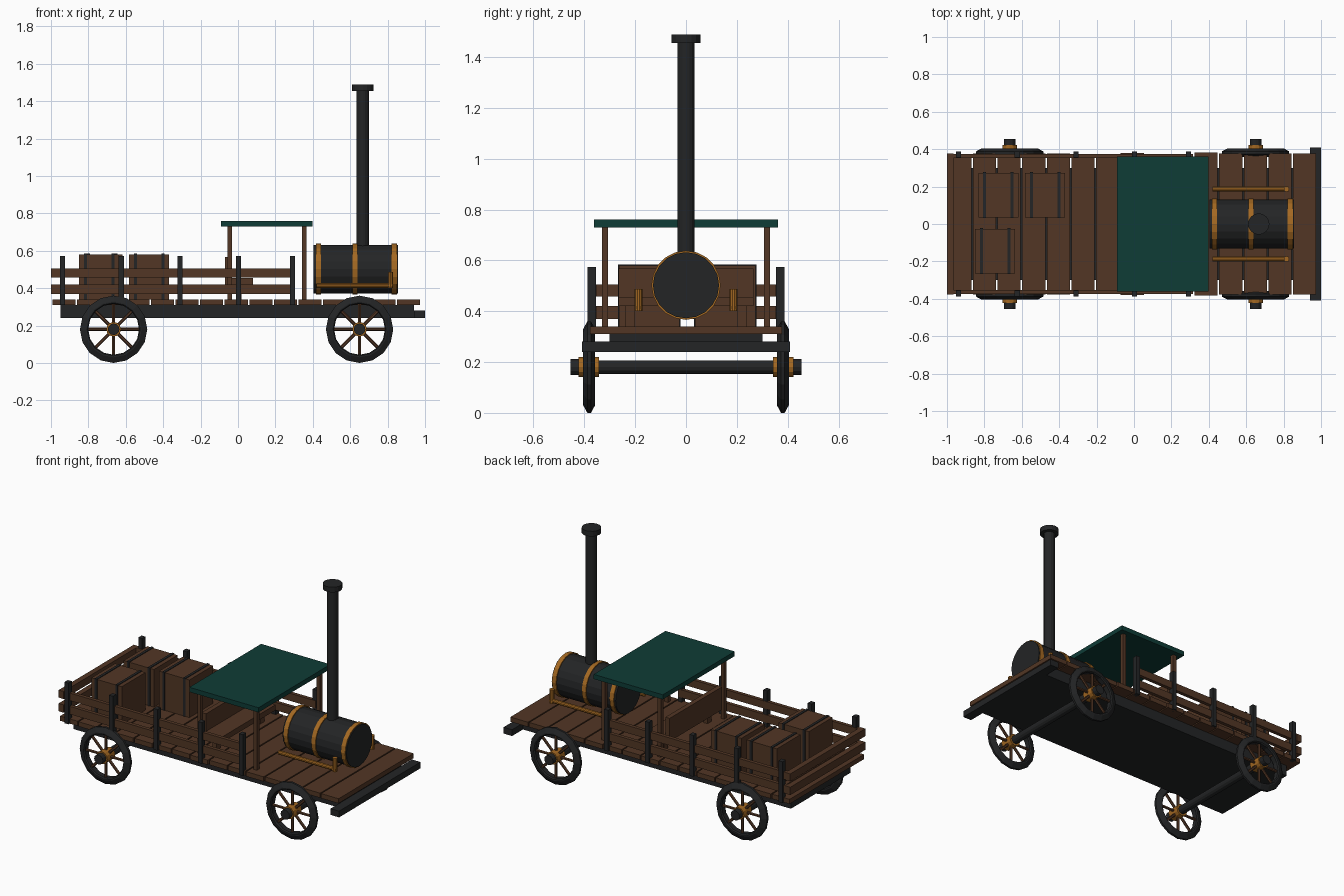
import bpy, bmesh, math, random
from mathutils import Matrix, Vector

if "Cube" in bpy.data.objects:
    bpy.data.objects.remove(bpy.data.objects["Cube"])

random.seed(3)


def mat(name, rgb):
    m = bpy.data.materials.new(name)
    m.diffuse_color = (*rgb, 1)
    m.use_nodes = True
    m.node_tree.nodes["Principled BSDF"].inputs["Base Color"].default_value = m.diffuse_color
    return m


WOOD = mat("brown wood", (0.085, 0.037, 0.018))
IRON = mat("black iron", (0.017, 0.018, 0.019))
COPPER = mat("copper", (0.37, 0.14, 0.016))
GREEN = mat("dark green canvas", (0.0045, 0.045, 0.037))


def finish(name, bm, m):
    bmesh.ops.recalc_face_normals(bm, faces=bm.faces)
    me = bpy.data.meshes.new(name)
    bm.to_mesh(me)
    bm.free()
    me.materials.append(m)
    ob = bpy.data.objects.new(name, me)
    bpy.context.collection.objects.link(ob)
    return ob


def box(name, x, y, z, m):
    """Box from (min, max) pairs on each axis."""
    bm = bmesh.new()
    bmesh.ops.create_cube(bm, size=1)
    for v in bm.verts:
        for i, (a, b) in enumerate((x, y, z)):
            v.co[i] = (a + b) / 2 + v.co[i] * (b - a)
    return finish(name, bm, m)


def rod(name, p, q, r, m, sides=16):
    """Cylinder between two points."""
    p, q = Vector(p), Vector(q)
    d = q - p
    bm = bmesh.new()
    bmesh.ops.create_cone(bm, cap_ends=True, segments=sides, radius1=r, radius2=r, depth=d.length)
    rot = d.to_track_quat('Z', 'Y').to_matrix().to_4x4()
    bm.transform(Matrix.Translation((p + q) / 2) @ rot)
    return finish(name, bm, m)


def ring(name, centre, profile, m, sides=16):
    """Closed (radius, y) profile turned around the y axis."""
    bm = bmesh.new()
    loops = []
    for i in range(sides):
        a = 2 * math.pi * i / sides
        loops.append([bm.verts.new((centre[0] + r * math.cos(a), centre[1] + y,
                                    centre[2] + r * math.sin(a))) for r, y in profile])
    n = len(profile)
    for i in range(sides):
        a, b = loops[i], loops[(i + 1) % sides]
        for j in range(n):
            bm.faces.new((a[j], a[(j + 1) % n], b[(j + 1) % n], b[j]))
    return finish(name, bm, m)


# Chassis, bumper and deck planks
box("chassis", (-0.95, 0.94), (-0.3, 0.3), (0.24, 0.31), IRON)
box("bumper", (0.94, 1.0), (-0.41, 0.41), (0.24, 0.28), IRON)
pitch = 1.975 / 15
for i in range(15):
    x = -0.993 + i * pitch
    w = 0.377 + random.uniform(-0.004, 0.004)
    box("deck_plank", (x, x + pitch - 0.008), (-w, w), (0.31, 0.34), WOOD)

# Wheels with spokes, hubs and axles
RIM = [(0.136, -0.016), (0.142, -0.0235), (0.15, -0.0235), (0.18, -0.007),
       (0.18, 0.007), (0.15, 0.0235), (0.142, 0.0235), (0.136, 0.016)]
WZ = 0.18
for x in (-0.665, 0.65):
    rod("axle", (x, -0.44, WZ), (x, 0.44, WZ), 0.027, IRON, 12)
    for s in (-1, 1):
        y = s * 0.381
        ring("wheel_rim", (x, y, WZ), RIM, IRON)
        rod("hub", (x, s * 0.342, WZ), (x, s * 0.422, WZ), 0.039, COPPER, 12)
        rod("hub_cap", (x, s * 0.415, WZ), (x, s * 0.455, WZ), 0.031, IRON, 12)
        for k in range(8):
            a = k * math.pi / 4
            c, t = math.cos(a), math.sin(a)
            rod("spoke", (x + 0.03 * c, y, WZ + 0.03 * t),
                (x + 0.142 * c, y, WZ + 0.142 * t), 0.009, WOOD, 6)

# Side rails, tail boards and stakes
for z in ((0.37, 0.42), (0.457, 0.505)):
    for s in (-1, 1):
        box("side_rail", (-0.99, 0.3), sorted((s * 0.352, s * 0.375)), z, WOOD)
    box("tail_board", (-1.0, -0.965), (-0.378, 0.378), z, WOOD)
for x in (-0.938, -0.624, -0.31, 0.003, 0.292):
    for s in (-1, 1):
        box("stake", (x - 0.014, x + 0.014), sorted((s * 0.355, s * 0.388)), (0.31, 0.573), IRON)

# Bench
box("bench_seat", (-0.07, 0.08), (-0.265, 0.265), (0.42, 0.455), WOOD)
box("bench_back", (-0.07, -0.04), (-0.265, 0.265), (0.42, 0.567), WOOD)
for s in (-1, 1):
    box("bench_leg", (-0.012, 0.018), sorted((s * 0.2, s * 0.24)), (0.34, 0.42), WOOD)

# Canopy on four posts
box("canopy", (-0.09, 0.398), (-0.362, 0.362), (0.73, 0.76), GREEN)
for x in (-0.043, 0.353):
    for s in (-1, 1):
        box("canopy_post", (x - 0.012, x + 0.012), sorted((s * 0.306, s * 0.331)), (0.34, 0.73), WOOD)

# Boiler with bands, chimney and side pipes
BZ = 0.502
rod("boiler", (0.405, 0, BZ), (0.856, 0, BZ), 0.13, IRON, 20)
for x in (0.43, 0.626, 0.836):
    rod("boiler_band", (x - 0.014, 0, BZ), (x + 0.014, 0, BZ), 0.136, COPPER, 20)
rod("chimney", (0.667, 0, 0.58), (0.667, 0, 1.47), 0.034, IRON, 16)
rod("chimney_cap", (0.667, 0, 1.455), (0.667, 0, 1.488), 0.057, IRON, 16)
for s in (-1, 1):
    y = s * 0.187
    rod("side_pipe", (0.42, y, 0.415), (0.825, y, 0.415), 0.013, COPPER, 10)
    rod("pipe_valve", (0.815, y, 0.4), (0.815, y, 0.487), 0.015, COPPER, 10)

# Crates with iron straps
for x, y in ((-0.725, 0.155), (-0.475, 0.155), (-0.742, -0.145)):
    box("crate", (x - 0.107, x + 0.107), (y - 0.119, y + 0.119), (0.34, 0.58), WOOD)
    for dx in (-0.073, 0.073):
        box("crate_strap", (x + dx - 0.008, x + dx + 0.008),
            (y - 0.123, y + 0.123), (0.34, 0.584), IRON)
